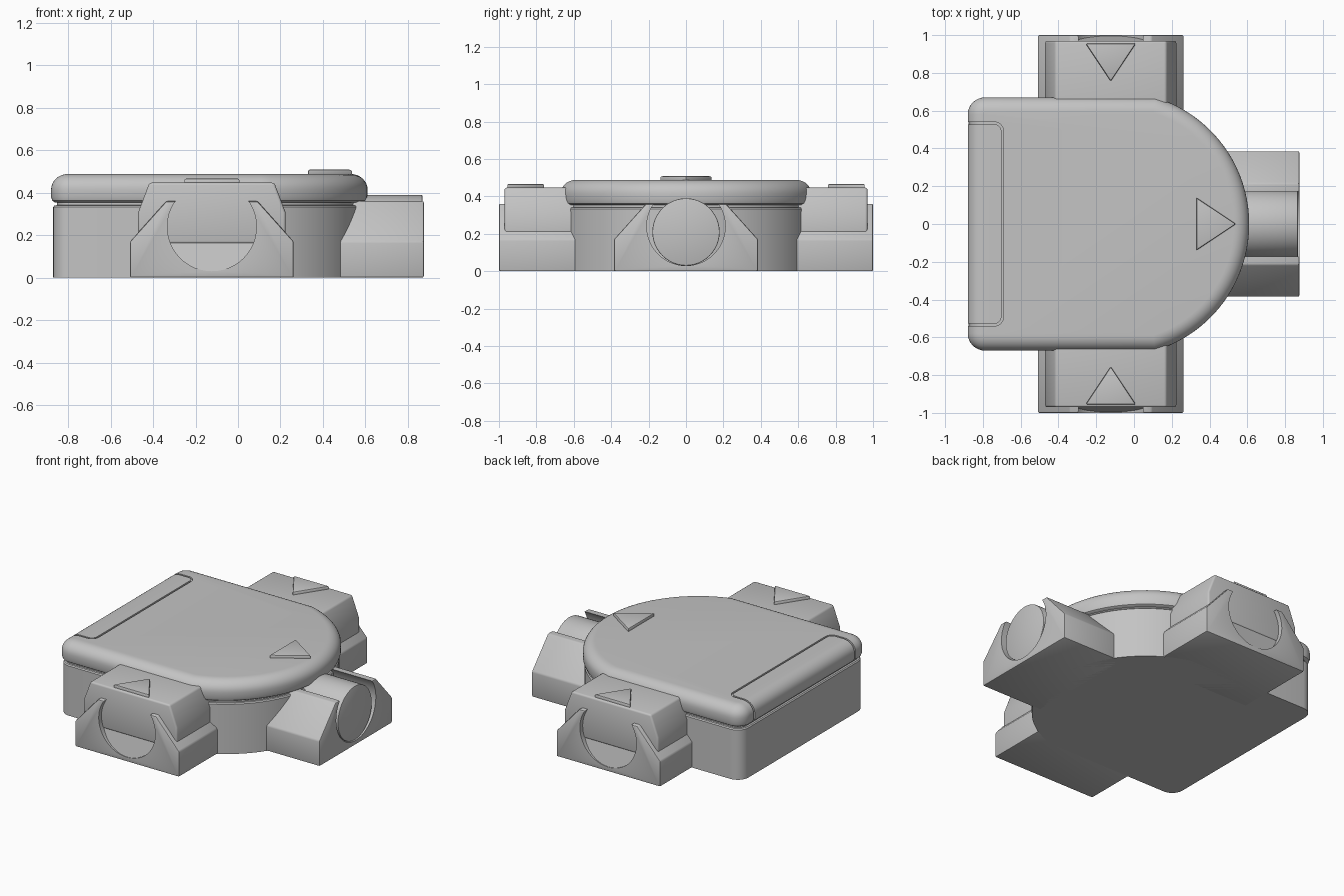
import bpy, bmesh, math
from mathutils import Matrix, Vector

cube = bpy.data.objects.get("Cube")
if cube:
    bpy.data.objects.remove(cube)

grey = bpy.data.materials.new("light_grey")
grey.use_nodes = True
colour = (0.55, 0.55, 0.55, 1)
grey.diffuse_color = colour
grey.node_tree.nodes["Principled BSDF"].inputs["Base Color"].default_value = colour


def loft(name, rings):
    """Skin a stack of equal-length closed rings and cap both ends."""
    bm = bmesh.new()
    loops = [[bm.verts.new(p) for p in ring] for ring in rings]
    for a, b in zip(loops, loops[1:]):
        for i in range(len(a)):
            j = (i + 1) % len(a)
            bm.faces.new((a[i], a[j], b[j], b[i]))
    bm.faces.new(loops[0][::-1])
    bm.faces.new(loops[-1])
    bmesh.ops.recalc_face_normals(bm, faces=bm.faces)
    mesh = bpy.data.meshes.new(name)
    bm.to_mesh(mesh)
    bm.free()
    mesh.materials.append(grey)
    obj = bpy.data.objects.new(name, mesh)
    bpy.context.collection.objects.link(obj)
    return obj


def along_y(name, section, y0, y1):
    """Extrude an (x, z) section along y."""
    return loft(name, [[(x, y, z) for x, z in section] for y in (y0, y1)])


def upright(name, plan, z0, z1):
    return loft(name, [[(x, y, z) for x, y in plan] for z in (z0, z1)])


def apply_modifier(obj, mod):
    bpy.context.view_layer.objects.active = obj
    bpy.ops.object.modifier_apply(modifier=mod.name)


def cut(obj, cutter):
    mod = obj.modifiers.new("cut", 'BOOLEAN')
    mod.operation, mod.solver, mod.object = 'DIFFERENCE', 'EXACT', cutter
    apply_modifier(obj, mod)
    bpy.data.objects.remove(cutter)


def bevel(obj, width, segments=2):
    mod = obj.modifiers.new("bevel", 'BEVEL')
    mod.width, mod.segments, mod.limit_method = width, segments, 'ANGLE'
    apply_modifier(obj, mod)


def smooth(obj, angle=35):
    bpy.ops.object.select_all(action='DESELECT')
    obj.select_set(True)
    bpy.context.view_layer.objects.active = obj
    bpy.ops.object.shade_smooth_by_angle(angle=math.radians(angle))


def arc(cx, cy, r, a0, a1, n):
    angles = [a0 + (a1 - a0) * i / n for i in range(n + 1)]
    return [(cx + r * math.cos(a), cy + r * math.sin(a)) for a in angles]


def circle(cx, cy, r, n=48):
    return arc(cx, cy, r, 0, 2 * math.pi, n)[:-1]


def mirrored(half):
    """Complete a right-hand half section by reflecting it across x = 0."""
    return half + [(-x, z) for x, z in reversed(half)]


def housing_plan(inset):
    """D-shaped plan: rounded square end at -x, round nose at +x."""
    h, left, r = 0.67 - inset, -0.88 + inset, 0.70 - inset
    c = max(0.09 - inset, 0.004)
    a = math.asin(h / r)
    pts = arc(-0.09, 0, r, -a, a, 40)
    pts += arc(left + c, h - c, c, math.pi / 2, math.pi, 8)
    pts += arc(left + c, c - h, c, math.pi, 1.5 * math.pi, 8)
    return pts


def housing(name, profile):
    return loft(name, [[(x, y, z) for x, y in housing_plan(i)] for i, z in profile])


# Housing base with a recessed neck under the lid
body = housing("housing_base", [(0.01, 0), (0.01, 0.333), (0.016, 0.34),
                                (0.028, 0.341), (0.028, 0.37)])
smooth(body)

# Rounded lid
rim = [(0.018, 0.354), (0.006, 0.362), (0, 0.38), (0, 0.415)]
for k in range(1, 9):
    t = k / 8 * math.pi / 2
    rim.append((0.08 * (1 - math.cos(t)), 0.415 + 0.073 * math.sin(t)))
lid = housing("lid", rim)


# Grooved outline of the end panel, kept shallow by an inset copy of the lid
def panel_plan(inset):
    x, y, c = -0.69 - inset, 0.54 - inset, 0.05 - inset
    return ([(-1, -y)] + arc(x - c, c - y, c, -math.pi / 2, 0, 8)
            + arc(x - c, y - c, c, 0, math.pi / 2, 8) + [(-1, y)])


groove = upright("groove_cutter", panel_plan(0), 0.365, 0.6)
cut(groove, upright("groove_inner", panel_plan(0.012), 0.3, 0.7))
cut(groove, housing("groove_floor", [(i + 0.01, z - 0.01) for i, z in rim]))
cut(lid, groove)
smooth(lid)


# Raised triangular arrows
def arrow(name, half_width, length, z, place):
    tri = [(-half_width, 0), (half_width, 0), (0, length)]
    obj = upright(name, tri, z - 0.02, z + 0.02)
    bevel(obj, 0.008)
    obj.data.transform(place)
    smooth(obj)


def turn(angle):
    return Matrix.Rotation(angle, 4, 'Z')


arrow("lid_arrow", 0.14, 0.21, 0.488,
      Matrix.Translation(Vector((0.33, 0, 0))) @ turn(-math.pi / 2))

# Cable sockets, built facing -y and then turned into place
cradle_section = mirrored([(0.385, 0), (0.385, 0.17), (0.215, 0.36)])
hood_section = mirrored([(0.347, 0.16), (0.347, 0.307), (0.294, 0.447)])


def cradle(name, inner, outer, recess, place):
    obj = along_y(name, cradle_section, -inner, -outer)
    bevel(obj, 0.008)
    cut(obj, along_y("bore_cutter", circle(0, 0.24, 0.21), -recess, -1.2))
    obj.data.transform(place)
    smooth(obj)


for side, angle in (("front", 0), ("back", math.pi)):
    place = Matrix.Translation(Vector((-0.123, 0, 0))) @ turn(angle)
    if side == "back":
        place = place @ Matrix.Scale(-1, 4, Vector((1, 0, 0))) @ Matrix.Scale(-1, 4, Vector((1, 0, 0)))
    cradle(side + "_socket", 0.45, 1.0, 0.95, place)
    hood = along_y(side + "_hood", hood_section, -0.45, -0.97)
    bevel(hood, 0.012, 3)
    hood.data.transform(place)
    smooth(hood)
    # Sloping floor of the closed bore
    slope = [(-0.94, 0.165), (-0.965, 0.165), (-0.996, 0.03), (-0.94, 0.02)]
    ramp = loft(side + "_bore_ramp", [[(x, y, z) for y, z in slope] for x in (-0.205, 0.205)])
    ramp.data.transform(place)
    arrow(side + "_arrow", 0.133, 0.2, 0.447,
          place @ Matrix.Translation(Vector((0, -0.955, 0))))

# Open socket at the nose holding a round cable stub
nose = turn(math.pi / 2)
cradle("left_socket", 0.42, 0.875, 0.3, nose)
stub = along_y("cable_stub", circle(0, 0.21, 0.18), -0.42, -0.868)
bevel(stub, 0.005)
stub.data.transform(nose)
smooth(stub)
